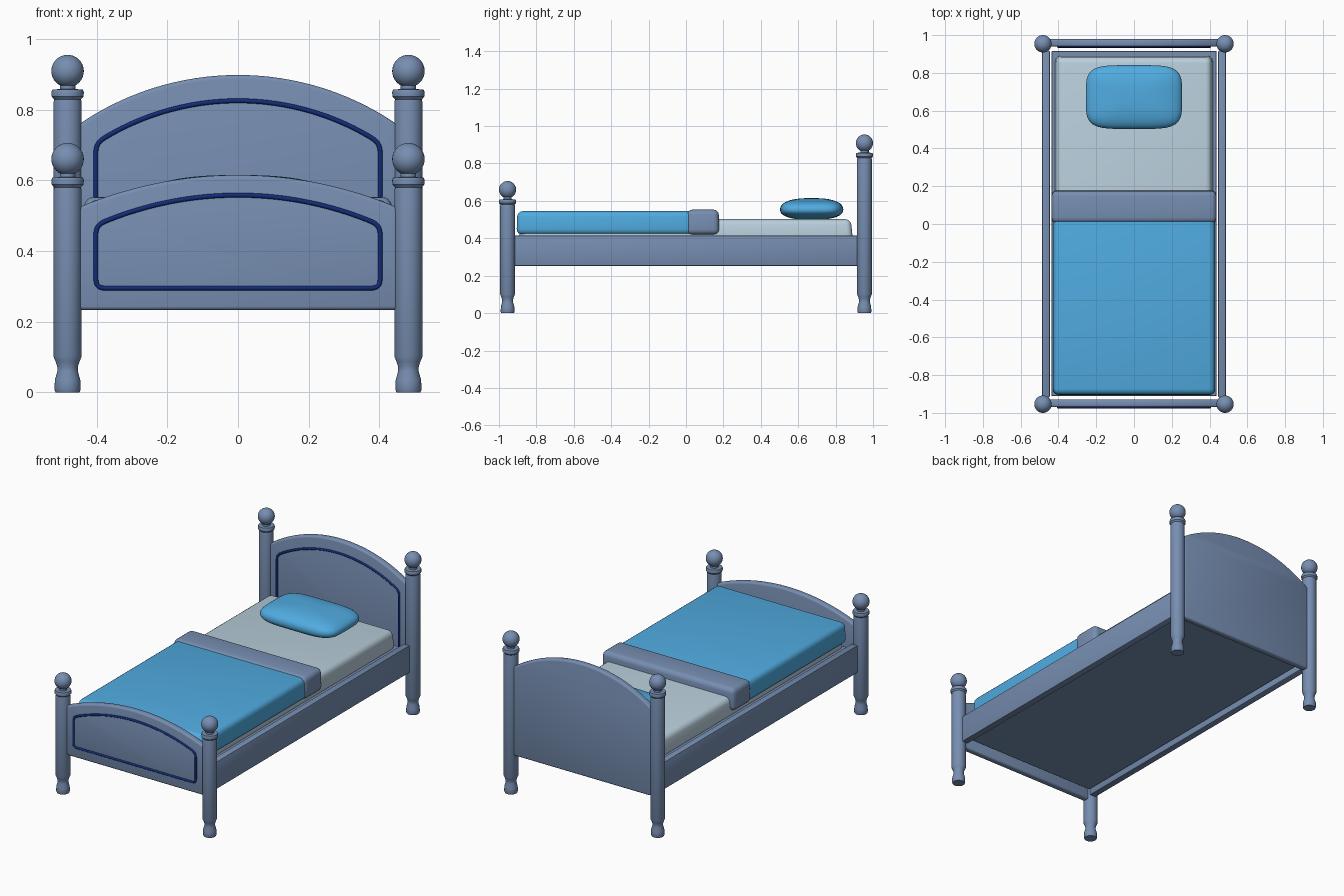
import bpy, bmesh, math
from mathutils import Vector

if "Cube" in bpy.data.objects:
    bpy.data.objects.remove(bpy.data.objects["Cube"])


def material(name, rgb):
    m = bpy.data.materials.new(name)
    m.diffuse_color = (*[(c / 255) ** 2.2 for c in rgb], 1)
    m.use_nodes = True
    m.node_tree.nodes["Principled BSDF"].inputs["Base Color"].default_value = m.diffuse_color
    return m


SLATE = material("slate blue paint", (118, 141, 176))
NAVY = material("navy trim", (24, 48, 122))
SKY = material("sky blue fabric", (81, 170, 224))
SHEET = material("pale grey sheet", (184, 206, 219))


def finish(name, bm, mat, bevel=0, segments=3, angle=35):
    """Turn a bmesh into a smooth-shaded object with optional rounded edges."""
    bmesh.ops.recalc_face_normals(bm, faces=bm.faces)
    me = bpy.data.meshes.new(name)
    bm.to_mesh(me)
    bm.free()
    ob = bpy.data.objects.new(name, me)
    bpy.context.collection.objects.link(ob)
    me.materials.append(mat)
    bpy.ops.object.select_all(action='DESELECT')
    ob.select_set(True)
    bpy.context.view_layer.objects.active = ob
    if bevel:
        mod = ob.modifiers.new("round", 'BEVEL')
        mod.width, mod.segments = bevel, segments
        mod.limit_method, mod.angle_limit = 'ANGLE', math.radians(40)
        bpy.ops.object.modifier_apply(modifier="round")
    bpy.ops.object.shade_smooth_by_angle(angle=math.radians(angle))
    return ob


def box(name, x, y, z, mat, bevel, segments=3, taper=0.0):
    """Box from (min, max) ranges; the top is drawn in by the taper."""
    bm = bmesh.new()
    bmesh.ops.create_cube(bm, size=1)
    for v in bm.verts:
        t = taper if v.co.z > 0 else 0
        for i, (lo, hi) in enumerate((x, y, z)):
            s = 1 if v.co[i] > 0 else -1
            v.co[i] = (lo + hi) / 2 + s * ((hi - lo) / 2 - (t if i < 2 else 0))
    return finish(name, bm, mat, bevel, segments, 40)


def post(name, x, y, top):
    """Turned post: foot, neck, shaft and collar, with a ball finial."""
    profile = [(0, 0), (.034, 0), (.037, .008), (.036, .035), (.029, .06),
               (.029, .072), (.034, .088), (.040, .102), (.040, top - .038),
               (.038, top - .028), (.045, top - .02), (.046, top - .008),
               (.043, top), (.022, top + .001), (.022, top + .02), (0, top + .02)]
    n = 32
    bm = bmesh.new()
    rings = [[bm.verts.new((x + r * math.cos(2 * math.pi * k / n),
                            y + r * math.sin(2 * math.pi * k / n), z))
              for k in range(n)] for r, z in profile[1:-1]]
    for a, b in zip(rings, rings[1:]):
        for k in range(n):
            bm.faces.new((a[k], a[(k + 1) % n], b[(k + 1) % n], b[k]))
    bm.faces.new(rings[0])
    bm.faces.new(rings[-1])
    finish(name, bm, SLATE)
    ball = bmesh.new()
    bmesh.ops.create_uvsphere(ball, u_segments=32, v_segments=16, radius=.046)
    bmesh.ops.translate(ball, verts=ball.verts, vec=(x, y, top + .052))
    finish(name + "_ball", ball, SLATE)


def arch(w, z0, z_side, z_top, corner=0.0):
    """Outline in x, z: straight sides and base below a circular arch."""
    sag = z_top - z_side
    R = (w * w + sag * sag) / (2 * sag)
    a = math.asin(w / R)
    curve = [Vector((R * math.sin(a * t / 20), z_top - R + R * math.cos(a * t / 20)))
             for t in range(20, -21, -1)]
    if not corner:
        return [Vector((-w, z0)), Vector((w, z0))] + curve

    def turn(p, u, v):  # rounded corner at p between points u and v
        s, e = p + (u - p).normalized() * corner, p + (v - p).normalized() * corner
        return [s.lerp(p, t / 5).lerp(p.lerp(e, t / 5), t / 5) for t in range(6)]
    bl, br, tr, tl = Vector((-w, z0)), Vector((w, z0)), curve[0], curve[-1]
    return (turn(bl, tl, br) + turn(br, bl, tr) + turn(tr, br, curve[2])
            + curve[2:-2] + turn(tl, curve[-3], bl))


def board(name, y0, y1, z_side, z_top):
    bm = bmesh.new()
    front = [bm.verts.new((p.x, y0, p.y)) for p in arch(.452, .233, z_side, z_top)]
    face = bm.faces.new(front)
    out = bmesh.ops.extrude_face_region(bm, geom=[face])["geom"]
    for v in out:
        if isinstance(v, bmesh.types.BMVert):
            v.co.y = y1
    finish(name, bm, SLATE, .011, 3, 40)


def trim(name, y, z_side, z_top):
    """Thin round moulding following the arch on the front of a board."""
    pts = arch(.402, .295, z_side, z_top, .025)
    bm = bmesh.new()
    n, r, rings = len(pts), .0065, []
    for i, p in enumerate(pts):
        d = (pts[(i + 1) % n] - pts[i - 1]).normalized()
        side = Vector((d.y, -d.x))
        ring = []
        for k in range(8):
            c, s = math.cos(k * math.pi / 4) * r, math.sin(k * math.pi / 4) * r
            ring.append(bm.verts.new((p.x + side.x * c, y + s, p.y + side.y * c)))
        rings.append(ring)
    for i in range(n):
        a, b = rings[i], rings[(i + 1) % n]
        for k in range(8):
            bm.faces.new((a[k], a[(k + 1) % 8], b[(k + 1) % 8], b[k]))
    finish(name, bm, NAVY, angle=60)


# Posts and rails
for side, s in (("left", -1), ("right", 1)):
    post("front_post_" + side, s * .482, -.954, .608)
    post("back_post_" + side, s * .482, .954, .857)
    box("side_rail_" + side, sorted((s * .446, s * .487)), (-.918, .918),
        (.252, .415), SLATE, .006, 2)

# Headboard and footboard with their mouldings
board("headboard", .939, .979, .757, .898)
trim("headboard_trim", .939, .705, .825)
board("footboard", -.970, -.930, .523, .615)
trim("footboard_trim", -.970, .473, .558)

# Base and bedding
box("bed_base", (-.438, .438), (-.911, .916), (.28, .39), SLATE, .004, 1)
box("mattress", (-.42, .42), (-.895, .893), (.385, .502), SHEET, .03, 4, .012)
box("blanket", (-.431, .431), (-.906, .10), (.42, .545), SKY, .03, 4, .004)
box("blanket_fold", (-.438, .438), (.003, .178), (.42, .553), SLATE, .028, 4, .003)

# Pillow: a soft rounded rectangle, flatter underneath
bm = bmesh.new()
bmesh.ops.create_uvsphere(bm, u_segments=48, v_segments=24, radius=1)


def soft(v, e):
    return math.copysign(abs(v) ** e, v)


for v in bm.verts:
    x, y, z = v.co
    flat = math.hypot(x, y)
    c, s = (x / flat, y / flat) if flat > 1e-5 else (0, 0)
    rad = min(1, flat) ** .8
    v.co = (.255 * rad * soft(c, .45), .672 + .169 * rad * soft(s, .45),
            .553 + (.062 if z > 0 else .054) * soft(z, .85))
finish("pillow", bm, SKY, angle=60)
